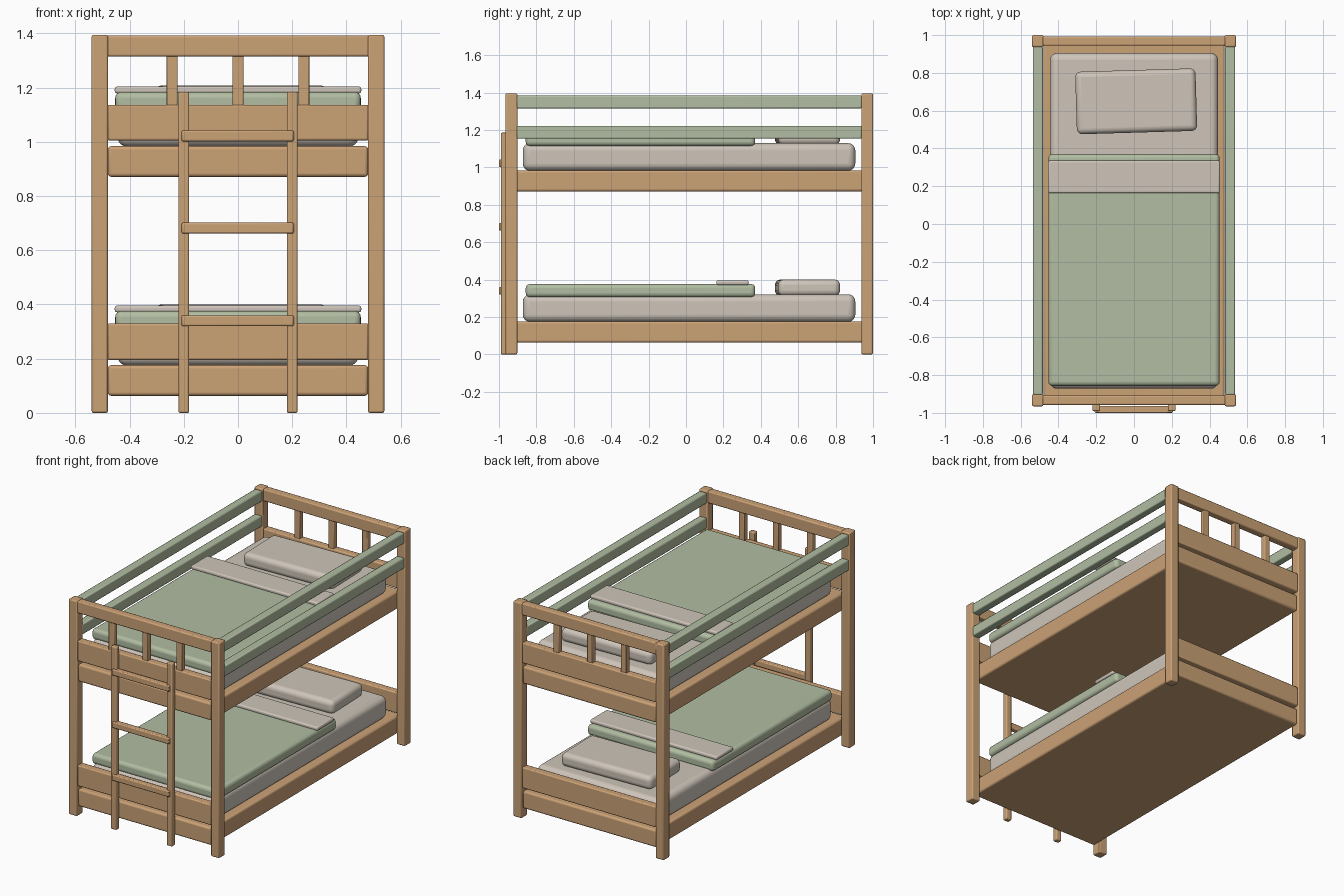
import bpy
import math

if "Cube" in bpy.data.objects:
    bpy.data.objects.remove(bpy.data.objects["Cube"])


def material(name, rgb):
    m = bpy.data.materials.new(name)
    m.diffuse_color = (*rgb, 1.0)
    m.use_nodes = True
    m.node_tree.nodes["Principled BSDF"].inputs["Base Color"].default_value = m.diffuse_color
    return m


WOOD = material("warm_wood", (0.60, 0.36, 0.18))
GREEN = material("sage_green", (0.44, 0.51, 0.36))
LINEN = material("pale_linen", (0.62, 0.56, 0.49))


def box(name, x, y, z, mat, bevel=0.007, segments=2, turn=0.0):
    """Rounded box from (min, max) ranges on each axis."""
    center = [(r[0] + r[1]) / 2 for r in (x, y, z)]
    bpy.ops.mesh.primitive_cube_add(size=1, location=center)
    ob = bpy.context.object
    ob.name = name
    ob.scale = [r[1] - r[0] for r in (x, y, z)]
    bpy.ops.object.transform_apply(location=False, rotation=False, scale=True)
    ob.rotation_euler.z = math.radians(turn)
    ob.data.materials.append(mat)
    mod = ob.modifiers.new("rounding", 'BEVEL')
    mod.width = bevel
    mod.segments = segments
    bpy.ops.object.shade_smooth_by_angle(angle=math.radians(35))
    return ob


def side(s, a, b):
    """Range a..b mirrored to the side s of x = 0."""
    return tuple(sorted((s * a, s * b)))


ENDS = {"front": (-0.965, -0.902), "back": (0.937, 1.0)}

# Corner posts
for end, y in ENDS.items():
    for s, label in ((-1, "left"), (1, "right")):
        box(f"{end}_{label}_post", side(s, 0.48, 0.54), y, (0, 1.395), WOOD)

# End panels: top rail, boards and short slats
for end, y in ENDS.items():
    inner = (y[0] + 0.007, y[1] - 0.007)
    box(f"{end}_top_rail", (-0.485, 0.485), inner, (1.315, 1.393), WOOD)
    for level, z in (("upper", (1.005, 1.137)), ("lower", (0.195, 0.33))):
        box(f"{end}_{level}_board", (-0.482, 0.482), inner, z, WOOD)
    mid = (y[0] + y[1]) / 2
    for i, cx in enumerate((-0.243, 0, 0.243)):
        box(f"{end}_slat_{i + 1}", (cx - 0.02, cx + 0.02),
            (mid - 0.018, mid + 0.018), (1.13, 1.32), WOOD, 0.004)

# Guard rails along both long sides
for s, label in ((-1, "left"), (1, "right")):
    for level, z in (("lower", (1.153, 1.222)), ("upper", (1.315, 1.384))):
        box(f"{label}_{level}_guard_rail", side(s, 0.483, 0.536),
            (-0.905, 0.94), z, GREEN)

# Two bunks: solid base, mattress, blanket, folded sheet, pillow
for level, h in (("lower", 0.0), ("upper", 0.808)):
    box(f"{level}_base", (-0.48, 0.48), (-0.955, 0.99),
        (h + 0.063, h + 0.176), WOOD, 0.012, 3)
    box(f"{level}_mattress", (-0.445, 0.445), (-0.872, 0.905),
        (h + 0.174, h + 0.321), LINEN, 0.038, 5)
    box(f"{level}_blanket", (-0.453, 0.453), (-0.857, 0.37),
        (h + 0.306, h + 0.376), GREEN, 0.022, 4)
    box(f"{level}_folded_sheet", (-0.455, 0.455), (0.163, 0.335),
        (h + 0.371, h + 0.396), LINEN, 0.009, 3)
    box(f"{level}_pillow", (-0.307, 0.330), (0.484, 0.815),
        (h + 0.312, h + 0.40), LINEN, 0.03, 5, turn=1.7)

# Ladder
for s, label in ((-1, "left"), (1, "right")):
    box(f"ladder_{label}_stile", side(s, 0.18, 0.22), (-0.99, -0.955),
        (0, 1.185), WOOD, 0.006)
for i, z in enumerate((0.34, 0.682, 1.022)):
    box(f"ladder_rung_{i + 1}", (-0.208, 0.206), (-1.0, -0.964),
        (z - 0.02, z + 0.02), WOOD, 0.006)
